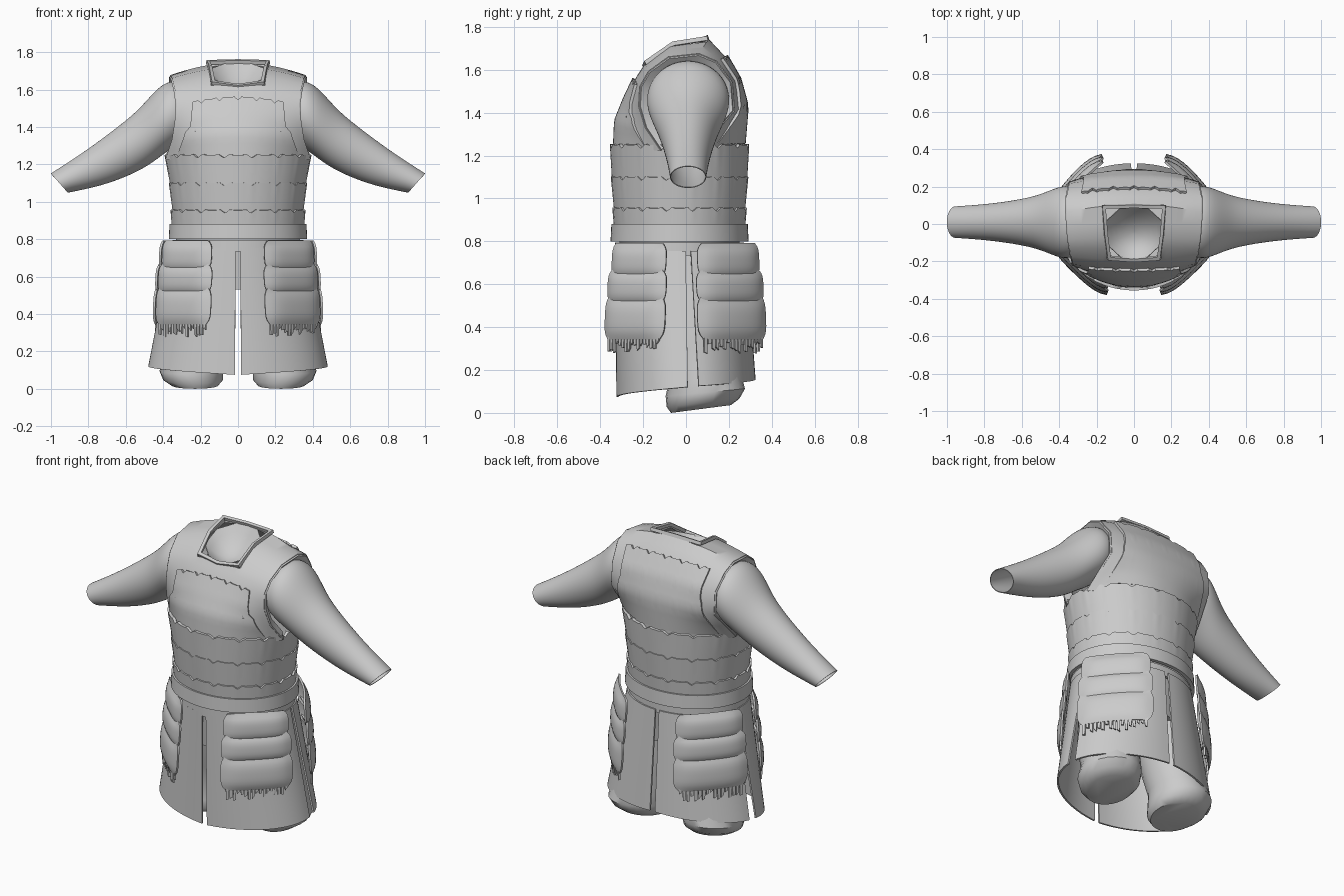
import bpy, bmesh, random
from math import sin, cos, pi, radians
from mathutils import Vector

random.seed(4)
cube = bpy.data.objects.get("Cube")
if cube:
    bpy.data.objects.remove(cube, do_unlink=True)

GREY = (0.6, 0.6, 0.6, 1)
mat = bpy.data.materials.new("plain grey")
mat.use_nodes = True
mat.diffuse_color = GREY
mat.node_tree.nodes["Principled BSDF"].inputs["Base Color"].default_value = GREY


def lerp(a, b, t):
    return a + (b - a) * t


def sample(rows, t):
    """Linear lookup in a list of tuples at a fractional index."""
    i = max(0, min(int(t), len(rows) - 2))
    return Vector(rows[i]).lerp(Vector(rows[i + 1]), t - i)


def finish(name, bm, thick=0.0, subsurf=0, angle=40):
    me = bpy.data.meshes.new(name)
    bmesh.ops.recalc_face_normals(bm, faces=bm.faces)
    bm.to_mesh(me)
    bm.free()
    me.materials.append(mat)
    ob = bpy.data.objects.new(name, me)
    bpy.context.collection.objects.link(ob)
    bpy.ops.object.select_all(action='DESELECT')
    ob.select_set(True)
    bpy.context.view_layer.objects.active = ob
    if subsurf:
        ob.modifiers.new("Smooth", 'SUBSURF').levels = subsurf
    if thick:
        sol = ob.modifiers.new("Thickness", 'SOLIDIFY')
        sol.thickness, sol.offset = thick, 0
    for mod in list(ob.modifiers):
        bpy.ops.object.modifier_apply(modifier=mod.name)
    bm = bmesh.new()
    bm.from_mesh(me)
    bmesh.ops.recalc_face_normals(bm, faces=bm.faces)
    bm.to_mesh(me)
    bm.free()
    bpy.ops.object.shade_smooth_by_angle(angle=radians(angle))


def sheet(name, f, nu, nv, closed=False, cap_start=False, cap_end=False, skip=None, **kw):
    """Surface f(u, v) on a grid; closed wraps u, skip leaves faces out."""
    bm = bmesh.new()
    cols = nu if closed else nu + 1
    g = [[bm.verts.new(f(i / nu, j / nv)) for i in range(cols)] for j in range(nv + 1)]
    for j in range(nv):
        for i in range(nu):
            if skip and skip((i + .5) / nu, (j + .5) / nv):
                continue
            k = (i + 1) % cols
            bm.faces.new((g[j][i], g[j][k], g[j + 1][k], g[j + 1][i]))
    if cap_start:
        bm.faces.new(g[0])
    if cap_end:
        bm.faces.new(g[-1])
    finish(name, bm, **kw)


def notch(x):
    """Small pointed dip once per unit, with a raised lip beside it."""
    d = abs(x % 1 - .5)
    return max(0, 1 - d * 6) - .35 * max(0, 1 - abs(d - .22) * 10)


# Yoke: sections run from the front hem over the shoulder to the back hem
CENTRE = [(-.335, 1.215), (-.315, 1.36), (-.275, 1.46), (-.228, 1.56), (-.185, 1.625), (-.07, 1.715),
          (.10, 1.74), (.18, 1.655), (.238, 1.555), (.272, 1.43), (.268, 1.215)]
EDGE = [(.38, -.115, 1.225), (.345, -.185, 1.33), (.33, -.215, 1.43), (.325, -.21, 1.52),
        (.335, -.17, 1.59), (.35, -.08, 1.655), (.36, .06, 1.67), (.36, .14, 1.635),
        (.345, .21, 1.54), (.345, .22, 1.41), (.38, .06, 1.225)]


def yoke_point(s, t):
    c, e = sample(CENTRE, t), sample(EDGE, t)
    return Vector((e.x * s, lerp(c.x, e.y, abs(s) ** 2.2), lerp(c.y, e.z, abs(s) ** 1.8)))


def yoke_out(s, t, d):
    ds = yoke_point(s + .02, t) - yoke_point(s - .02, t)
    dt = yoke_point(s, min(t + .3, 10)) - yoke_point(s, max(t - .3, 0))
    return yoke_point(s, t) + ds.cross(dt).normalized() * d


sheet("chest_yoke", lambda u, v: yoke_point(2 * u - 1, 10 * v), 28, 20, thick=.014,
      skip=lambda u, v: abs(2 * u - 1) < .43 and .4 < v < .6)


# Chest and back plates with a notched top edge, tucked in at the hem
def plate(front):
    top = 2.9 if front else 3.0

    def f(u, v):
        t = lerp(.2, top - .14 * notch(u * 5), v)
        half = lerp(.87, .79, t / 1.5) if t < 1.5 else (.74 if front else .77)
        s = (2 * u - 1) * half
        return yoke_out(s, t if front else 10 - t, .014 * min(1, t))
    return f


sheet("chest_plate", plate(True), 80, 12, thick=.014)
sheet("back_plate", plate(False), 80, 12, thick=.014)

# Collar around the neck opening, and the shirt neck inside it
half_loop = [(0, -.20, 1.61), (.14, -.19, 1.63), (.158, -.06, 1.72), (.17, .10, 1.745), (0, .105, 1.75)]
LOOP = half_loop + [(-x, y, z) for x, y, z in half_loop[3:0:-1]]
CORE = Vector((0, -.045, 1.69))


def collar(u, v):
    p = Vector(LOOP[round(u * 8) % 8])
    return p.lerp(CORE, .11 * v) + Vector((0, 0, .003))


sheet("collar", collar, 8, 1, closed=True, thick=.02, angle=25)


def neck(u, v):
    a = 2 * pi * u + pi / 8
    r = .165 * (1 - .96 * v)
    y = r * .92 * sin(a)
    return Vector((r * cos(a), -.045 + y, 1.685 + .4 * y - .09 * (1 - (1 - v) ** 2)))


sheet("shirt_neck", neck, 8, 5, closed=True, cap_end=True, thick=.004, angle=60)


# Arms, armhole rims and trouser legs
ARM = [(.30, 1.63, .32, 1.31, .18), (.36, 1.65, .36, 1.28, .195), (.43, 1.61, .40, 1.255, .185),
       (.52, 1.50, .47, 1.20, .148), (.62, 1.415, .57, 1.145, .122), (.82, 1.265, .73, 1.085, .095),
       (1.0, 1.15, .91, 1.05, .083)]
LEG = [(0, .23, .07, .125, .14), (.03, .24, .08, .16, .17), (.08, .25, .09, .17, .185),
       (.15, .24, .09, .16, .17), (.30, .23, .05, .17, .17), (.55, .18, .02, .17, .19), (.78, .16, 0, .16, .2)]

for side, sx in (("left", 1), ("right", -1)):
    def arm(u, v):
        x0, z0, x1, z1, ry = sample(ARM, v * 6)
        a = 2 * pi * u
        k = (1 + cos(a)) / 2
        return Vector((sx * lerp(x1, x0, k), .01 + ry * sin(a), lerp(z1, z0, k)))

    def rim(u, v):
        e = sample(EDGE, u * 10)
        y, z = lerp(e.y, .01, .2 * v), lerp(e.z, 1.46, .14 * v)
        return Vector((sx * (e.x + .004 - .025 * v), y, z))

    def leg(u, v):
        z, cx, cy, rx, ry = sample(LEG, v * 6)
        a = 2 * pi * u
        y = cy + ry * sin(a)
        tilt = .13 * (y + .07) * max(0, 1 - z / .3)
        return Vector((sx * (cx + rx * cos(a)), y, z + tilt))

    sheet(side + "_sleeve", arm, 24, 6, closed=True, subsurf=2, thick=.004)
    sheet(side + "_armhole_rim", rim, 20, 1, thick=.01)
    sheet(side + "_trouser_leg", leg, 24, 6, closed=True, cap_start=True, cap_end=True, angle=42)


# Torso lames, belt and hips: elliptical bands
def band(name, z0, z1, r0, r1, ry0=.31, ry1=.32, scallop=0.0, thick=.016, **kw):
    def f(u, v):
        a = 2 * pi * u
        z = lerp(z0, z1, v) - scallop * notch(u * 16) * v
        return Vector((lerp(r0, r1, v) * cos(a), -.03 + lerp(ry0, ry1, v) * sin(a), z))
    sheet(name, f, 192 if scallop else 64, 4, closed=True, thick=thick, **kw)


band("upper_lame", 1.08, 1.25, .352, .385, ry0=.307, ry1=.317, scallop=.014)
band("middle_lame", .94, 1.10, .34, .362, ry0=.297, ry1=.313, scallop=.014)
band("lower_lame", .86, .955, .345, .353, ry0=.297, ry1=.306, scallop=.014)
band("belt", .80, .88, .36, .356, ry0=.312, ry1=.308, thick=.02)
band("hips", .53, .84, .30, .335, ry0=.25, ry1=.285, thick=0, cap_start=True, cap_end=True)
band("waist_lining", .735, .795, .342, .342, ry0=.292, ry1=.292)


# Four skirt panels split at the front, back and sides
def skirt(sx, front):
    def f(u, v):
        if front:
            a = radians(lerp(-88, lerp(4.5, 1.5, v), u))
            z_low = lerp(.075, .12, u)
        else:
            a = radians(lerp(88, lerp(9, 10.5, v), u))
            z_low = lerp(.155, .125, u)
        x = lerp(.352, .475, v) * cos(a)
        y = lerp(-.025, 0, v) + lerp(.3, .32, v) * sin(a)
        return Vector((sx * x, y, lerp(.755, z_low, v)))
    return f


# Hanging thigh guards: three padded tiers and a ragged fringe
TIERS = [(.79, .635, .18, .348, .358), (.665, .515, .195, .363, .373), (.545, .345, .20, .375, .387)]

for side, sx in (("left", 1), ("right", -1)):
    for end, front in (("front", True), ("back", False)):
        label = end + "_" + side
        sheet(label + "_skirt_panel", skirt(sx, front), 16, 6, thick=.01)
        n = Vector((.69, -.724, 0)) if front else Vector((.75, .661, 0))
        tan = Vector((.724, .69, 0)) if front else Vector((.661, -.75, 0))
        wrap, extra, widen = (.3, 0, 1) if front else (.55, .012, 1.05)

        def place(w, d, z):
            p = tan * (.047 + w * widen) + n * (d + extra - wrap * w * w)
            return Vector((sx * p.x, p.y, z))

        for i, (z0, z1, w, d0, d1) in enumerate(TIERS):
            def pad(u, v):
                k = 2 * u - 1
                taper = 1 - .13 * abs(2 * v - 1) ** 4
                puff = .024 * (1 - abs(k) ** 5) * max(0, 1 - abs(2 * v - 1.1) ** 3)
                return place(k * w * taper, lerp(d0, d1, v) + puff, lerp(z0, z1, v))
            sheet(f"{label}_guard_tier_{i + 1}", pad, 14, 10, thick=.012, angle=50)

        bm = bmesh.new()
        for i in range(17):
            c = lerp(-.165, .165, i / 16)
            low = random.uniform(.275, .325)
            quad = [(c - .009, .37), (c + .009, .37), (c + .007, low + random.uniform(0, .02)), (c - .007, low)]
            bm.faces.new([bm.verts.new(place(w, .39, z)) for w, z in quad])
        finish(label + "_fringe", bm, thick=.01)
